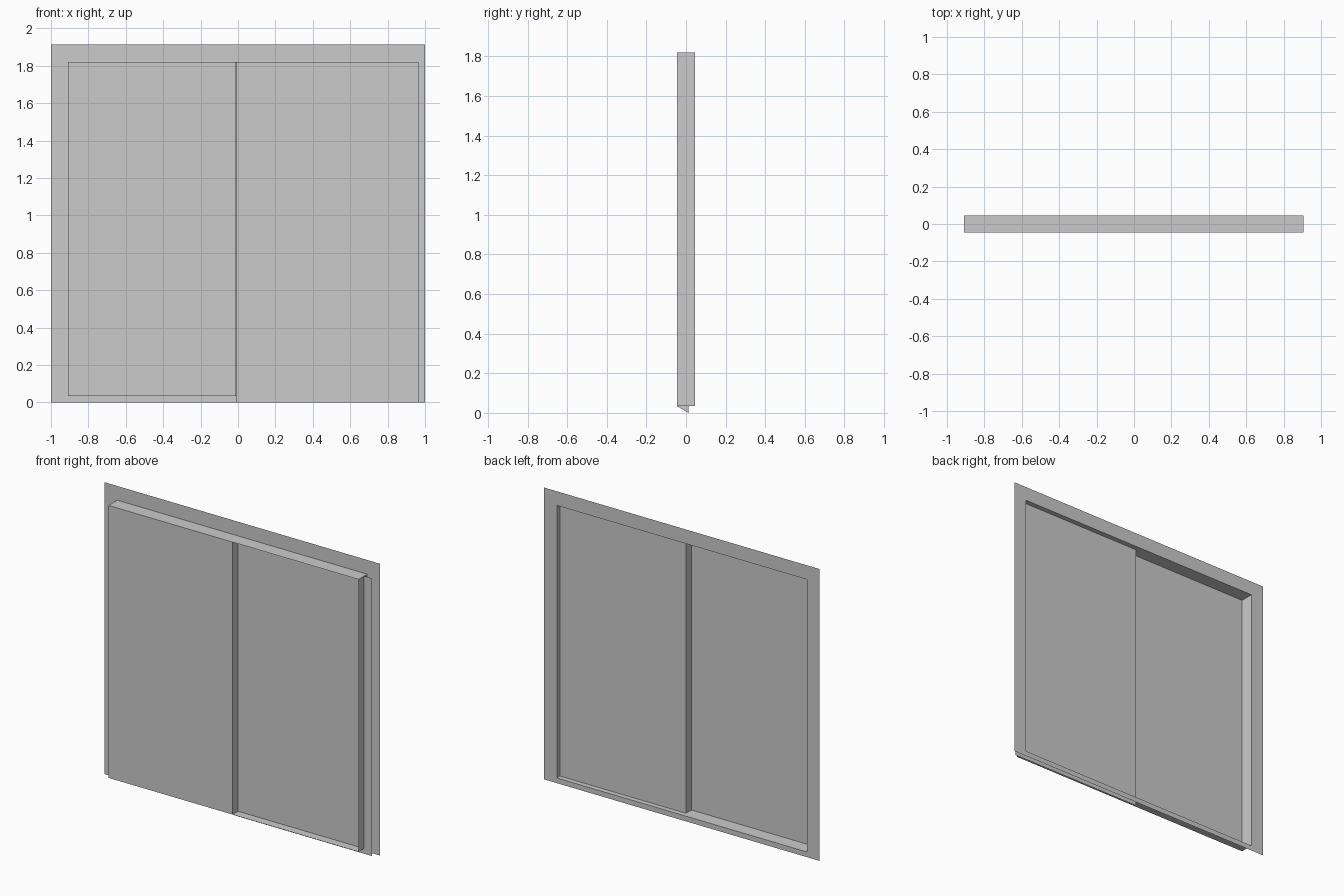
import bpy

if "Cube" in bpy.data.objects:
    bpy.data.objects.remove(bpy.data.objects["Cube"])

FRONT, PANE, BACK = -0.045, 0.012, 0.045        # depth planes
LEFT, RIGHT, BOTTOM, TOP = -0.908, 0.906, 0.034, 1.821  # opening


def rect(x0, x1, z0, z1, y):
    return [(x0, y, z0), (x1, y, z0), (x1, y, z1), (x0, y, z1)]


def add_mesh(name, verts, faces):
    mesh = bpy.data.meshes.new(name)
    mesh.from_pydata(verts, [], faces)
    mesh.update()
    obj = bpy.data.objects.new(name, mesh)
    bpy.context.collection.objects.link(obj)
    return obj


def bridge(name, loop_a, loop_b):
    """Join two four-point loops with a ring of quads."""
    faces = [(i, (i + 1) % 4, (i + 1) % 4 + 4, i + 4) for i in range(4)]
    return add_mesh(name, loop_a + loop_b, faces)


opening_back = rect(LEFT, RIGHT, BOTTOM, TOP, BACK)
opening_front = rect(LEFT, RIGHT, BOTTOM, TOP, FRONT)

# Flat surround with the window opening
bridge("window_surround", opening_back, rect(-1, 1, 0, 1.914, BACK))

# Jambs, sill and head lining the opening
bridge("opening_reveal", opening_front, opening_back)

# Front sash, set-back sash and the step between them
profile = [(LEFT, FRONT, BOTTOM), (-0.01, FRONT, BOTTOM),
           (-0.007, PANE, 0.0), (0.965, PANE, 0.0)]
verts = profile + [(x, y, TOP) for x, y, z in profile]
add_mesh("sliding_sashes", verts,
         [(i, i + 1, i + 5, i + 4) for i in range(3)])
